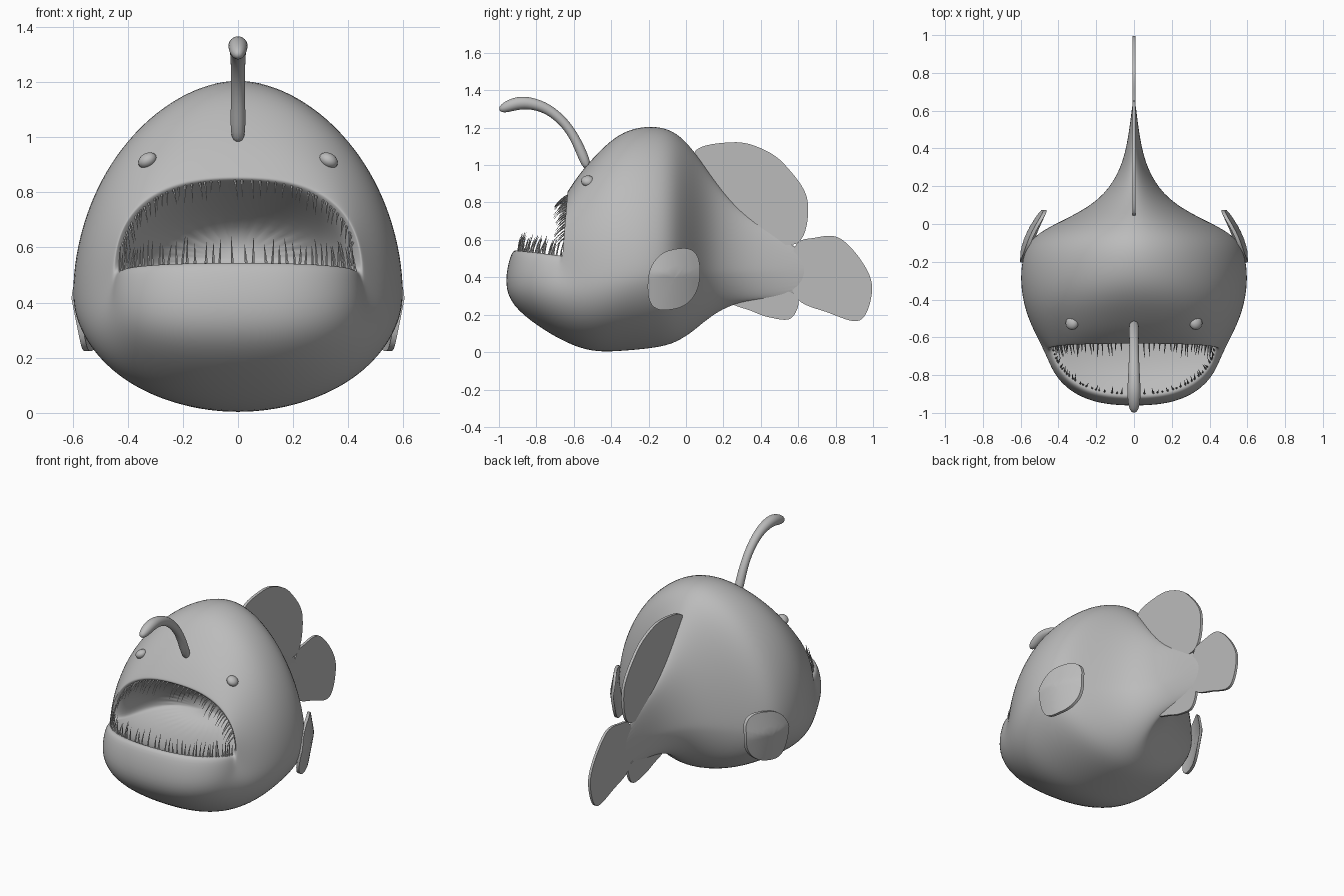
import bpy, bmesh, math, random
from mathutils import Vector, Matrix

if "Cube" in bpy.data.objects:
    bpy.data.objects.remove(bpy.data.objects["Cube"])

random.seed(4)
grey = bpy.data.materials.new("plain grey")
grey.diffuse_color = (0.5, 0.5, 0.5, 1)
grey.use_nodes = True
grey.node_tree.nodes["Principled BSDF"].inputs["Base Color"].default_value = grey.diffuse_color


def finish(name, bm, angle=50):
    bmesh.ops.recalc_face_normals(bm, faces=bm.faces)
    me = bpy.data.meshes.new(name)
    bm.to_mesh(me)
    bm.free()
    me.materials.append(grey)
    ob = bpy.data.objects.new(name, me)
    bpy.context.collection.objects.link(ob)
    bpy.ops.object.select_all(action='DESELECT')
    ob.select_set(True)
    bpy.context.view_layer.objects.active = ob
    bpy.ops.object.shade_smooth_by_angle(angle=math.radians(angle))
    return ob


def bridge(bm, rings):
    n = len(rings[0])
    for a, b in zip(rings, rings[1:]):
        for i in range(n):
            j = (i + 1) % n
            bm.faces.new((a[i], a[j], b[j], b[i]))


# Upright trunk rings, tail to belly: (y, top z, half width, bottom z)
trunk = [(.68, .52, .004, .31), (.4, .67, .035, .28), (.25, .79, .09, .26),
         (.13, .95, .18, .19), (.04, 1.085, .33, .11), (-.05, 1.18, .53, .05),
         (-.15, 1.215, .59, .02)]
stations = [(y, top, w, y, .44, y, low) for y, top, w, low in trunk]

# Head rings leaning forward to the jaw:
# (top y, top z, half width, side y, side z, bottom y, bottom z)
stations += [(-.28, 1.205, .607, -.28, .43, -.38, 0),
             (-.38, 1.155, .59, -.42, .42, -.50, 0),
             (-.47, 1.07, .545, -.54, .41, -.63, .04),
             (-.55, .98, .495, -.62, .42, -.80, .14),
             (-.60, .91, .465, -.66, .44, -.935, .25),
             (-.63, .865, .455, -.665, .47, -.975, .37),
             (-.635, .855, .445, -.655, .50, -.94, .53)]

# Lips, then the mouth cavity running back
rim = (-.63, .845, .43, -.64, .51, -.91, .555)
stations += [rim, (-.60, .83, .40, -.60, .51, -.86, .51),
             (-.45, .75, .36, -.45, .52, -.70, .45),
             (-.30, .65, .20, -.30, .55, -.35, .48)]


def ring_point(st, a):
    yt, zt, w, ys, zs, yb, zb = st
    p = min(1.2, 1.1 + ys) if ys > 0 else 1.1 - .7 * ys * ys   # squarer to the front
    c, s = math.cos(a), math.sin(a)
    ye, ze = (yt, zt) if s >= 0 else (yb, zb)
    return Vector((math.copysign(abs(c) ** p, c) * w,
                   ys + (ye - ys) * abs(s), zs + (ze - zs) * abs(s) ** p))


bm = bmesh.new()
N = 32
rings = [[bm.verts.new(ring_point(st, 2 * math.pi * i / N)) for i in range(N)]
         for st in stations]
bridge(bm, rings)
bm.faces.new(rings[0])
bm.faces.new(rings[-1])
body = finish("body", bm, 180)
sub = body.modifiers.new("smooth", 'SUBSURF')
sub.levels = sub.render_levels = 2


# Fins: smoothed outlines in the side plane
def smooth_loop(pts, steps=8):
    out, n = [], len(pts)
    for i in range(n):
        a, b, c, d = (Vector(pts[(i + k) % n]) for k in (-1, 0, 1, 2))
        for j in range(steps):
            t = j / steps
            out.append(.5 * (2 * b + (c - a) * t + (2 * a - 5 * b + 4 * c - d) * t * t
                             + (3 * b - a - 3 * c + d) * t ** 3))
    return out


def fin(name, pts, half):
    loop = smooth_loop(pts)
    bm = bmesh.new()
    layers = [[bm.verts.new((x, p.x, p.y)) for p in loop] for x in (-half, half)]
    bridge(bm, layers)
    bm.faces.new(layers[0])
    bm.faces.new(layers[1])
    return finish(name, bm)


fin("dorsal_fin", [(.05, 1.075), (.25, 1.122), (.4, 1.09), (.53, 1.0),
                   (.65, .81), (.59, .58), (.3, .65), (.1, .9)], .009)
fin("tail_fin", [(.59, .575), (.68, .61), (.82, .61), (.95, .47), (.995, .33),
                 (.93, .17), (.75, .215), (.6, .28), (.55, .42)], .008)
fin("anal_fin", [(.25, .27), (.35, .22), (.45, .185), (.56, .18),
                 (.6, .28), (.5, .33)], .008)

# Pectoral fins: rounded curved plates on the flanks, hooking inwards at the back
M = 40
outline = []
for i in range(M):
    c, s = math.cos(2 * math.pi * i / M), math.sin(2 * math.pi * i / M)
    outline.append(Vector((-.065 + .14 * math.copysign(abs(c) ** .8, c),
                           .39 + .16 * math.copysign(abs(s) ** .8, s) + .04 * c)))
mid = Vector((-.065, .39))


def plate(bm, side, p, off):
    x = .605 - 1.5 * (p.x + .2) ** 2 - .2 * abs(p.y - .42) - off
    return bm.verts.new((side * x, p.x, p.y))


for side, label in ((-1, "left"), (1, "right")):
    bm = bmesh.new()
    shrink = [(k + .2) / 5.2 for k in range(6)]
    outer = [[plate(bm, side, mid.lerp(p, k), 0) for p in outline] for k in shrink]
    inner = [[plate(bm, side, mid.lerp(p, k), .03 - .01 * k) for p in outline] for k in shrink]
    bridge(bm, outer + inner[::-1])
    bm.faces.new(outer[0])
    bm.faces.new(inner[0])
    finish("pectoral_fin_" + label, bm)

# Eyes: small flattened ovals on the brow
for side, label in ((-1, "left"), (1, "right")):
    bm = bmesh.new()
    bmesh.ops.create_uvsphere(bm, u_segments=20, v_segments=12, radius=1)
    m = (Matrix.Translation((side * .328, -.525, .915))
         @ Matrix.Rotation(side * math.radians(30), 4, 'Y')
         @ Matrix.Diagonal((.036, .036, .027, 1)))
    bmesh.ops.transform(bm, matrix=m, verts=bm.verts)
    finish("eye_" + label, bm, 180)

# Lure: stalk arching forward with a thicker rounded tip (y, z, radius)
path = [(-.52, .97, .032), (-.585, 1.135, .026), (-.65, 1.23, .026),
        (-.74, 1.305, .029), (-.83, 1.332, .034), (-.9, 1.334, .038),
        (-.975, 1.305, .03), (-.998, 1.294, .01)]
bm = bmesh.new()
rings = []
for i, (y, z, r) in enumerate(path):
    a, b = path[max(i - 1, 0)], path[min(i + 1, len(path) - 1)]
    d = Vector((0, b[0] - a[0], b[1] - a[1])).normalized()
    right = Vector((1, 0, 0))
    up = d.cross(right)
    rings.append([bm.verts.new(Vector((0, y, z)) + r * (math.cos(t) * right + math.sin(t) * up))
                  for t in (2 * math.pi * k / 12 for k in range(12))])
bridge(bm, rings)
bm.faces.new(rings[0])
bm.faces.new(rings[-1])
lure = finish("lure_stalk", bm, 180)
sub = lure.modifiers.new("smooth", 'SUBSURF')
sub.levels = sub.render_levels = 2


# Teeth: thin bent needles along both lips
def tooth(bm, base, direction, bend, length, r):
    d = direction.normalized()
    u = d.orthogonal().normalized()
    v = d.cross(u)
    rings = []
    for t in (0, .35, .7, 1):
        c = base + d * length * t + bend * length * t * t
        rr = r * (1 - .85 * t)
        rings.append([bm.verts.new(c + rr * (math.cos(k * math.tau / 5) * u
                                             + math.sin(k * math.tau / 5) * v))
                      for k in range(5)])
    bridge(bm, rings)
    bm.faces.new(rings[-1])
    bm.faces.new(rings[0])


upper, lower = bmesh.new(), bmesh.new()
COUNT = 46
rnd = random.uniform
for i in range(COUNT):
    f = (i + .5) / COUNT
    base = ring_point(rim, math.radians(14 + 152 * f) + rnd(-.02, .02)) + Vector((0, .01, 0))
    tooth(upper, base, Vector((rnd(-.1, .1) - base.x * .3, -1, -.35)),
          Vector((0, .1, -.35)), rnd(.06, .105), .0055)
    base = ring_point(rim, math.radians(188 + 164 * f) + rnd(-.02, .02)) + Vector((0, .012, -.012))
    tooth(lower, base, Vector((rnd(-.1, .1), rnd(-.05, .25), 1)),
          Vector((-base.x * .2, .15, 0)), rnd(.065, .1), .0055)
finish("upper_teeth", upper)
finish("lower_teeth", lower)
